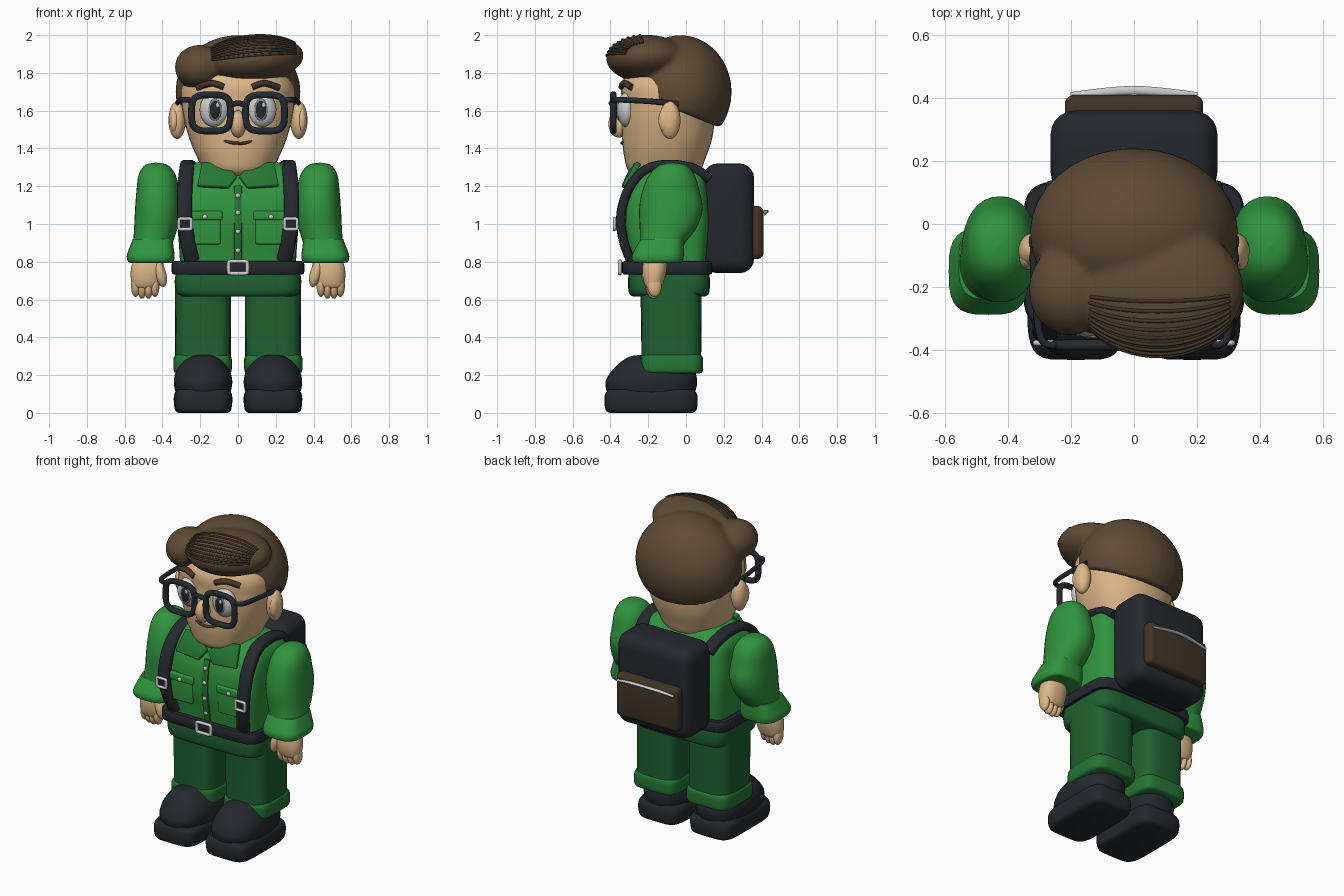
import bpy, bmesh, math
from mathutils import Vector, Matrix, Euler

if "Cube" in bpy.data.objects:
    bpy.data.objects.remove(bpy.data.objects["Cube"])


def material(name, *rgb):
    m = bpy.data.materials.new(name)
    m.diffuse_color = (*rgb, 1)
    m.use_nodes = True
    m.node_tree.nodes["Principled BSDF"].inputs["Base Color"].default_value = m.diffuse_color
    return m


SHIRT = material("shirt_green", 0.03, 0.30, 0.05)
TRIM = material("trim_green", 0.018, 0.18, 0.035)
PANTS = material("trouser_green", 0.014, 0.12, 0.03)
SKIN = material("skin", 0.73, 0.48, 0.25)
HAIR = material("hair_brown", 0.115, 0.07, 0.035)
STRAND = material("dark_brown", 0.055, 0.035, 0.02)
BLACK = material("charcoal", 0.018, 0.022, 0.028)
METAL = material("metal", 0.55, 0.55, 0.57)
WHITE = material("eye_white", 0.85, 0.85, 0.85)
IRIS = material("iris_grey", 0.2, 0.23, 0.25)


def finish(name, bm, mat):
    bmesh.ops.recalc_face_normals(bm, faces=bm.faces)
    me = bpy.data.meshes.new(name)
    bm.to_mesh(me)
    bm.free()
    me.materials.append(mat)
    ob = bpy.data.objects.new(name, me)
    bpy.context.collection.objects.link(ob)
    return ob


def smooth(pts, k=5):
    """Catmull-Rom resampling of tuples of any length"""
    out = []
    for i in range(len(pts) - 1):
        a, b, c, d = pts[max(i - 1, 0)], pts[i], pts[i + 1], pts[min(i + 2, len(pts) - 1)]
        for j in range(k):
            t = j / k
            out.append(tuple(q + 0.5 * t * (r - p + t * (2*p - 5*q + 4*r - s + t * (3*(q - r) + s - p)))
                             for p, q, r, s in zip(a, b, c, d)))
    return out + [tuple(pts[-1])]


def oval(rx, ry, e=2, n=32):
    f = lambda v: math.copysign(abs(v) ** (2 / e), v)
    return [(rx * f(math.cos(2*math.pi*i/n)), ry * f(math.sin(2*math.pi*i/n))) for i in range(n)]


def skin(name, rings, mat, closed=False):
    bm = bmesh.new()
    vs = [[bm.verts.new(p) for p in r] for r in rings]
    n = len(vs[0])
    for i in range(len(vs) if closed else len(vs) - 1):
        a, b = vs[i], vs[(i + 1) % len(vs)]
        for j in range(n):
            bm.faces.new((a[j], a[(j + 1) % n], b[(j + 1) % n], b[j]))
    if not closed:
        bm.faces.new(vs[0])
        bm.faces.new(vs[-1])
    return finish(name, bm, mat)


def loft(name, rings, mat, e=2.0, s=1):
    """rings: (x, y, z, radius x, radius y), stacked in z"""
    return skin(name, [[(s * x + u, y + v, z) for u, v in oval(max(a, .003), max(b, .003), e)]
                       for x, y, z, a, b in smooth(rings)], mat)


def sweep(name, pts, side, w, t, mat, closed=False, e=2):
    """Band along pts; w is half width along side, t half thickness"""
    P, side, rings = [Vector(p) for p in pts], Vector(side), []
    N = len(P)
    for i, p in enumerate(P):
        tan = (P[(i + 1) % N] - P[i - 1]) if closed else P[min(i + 1, N - 1)] - P[max(i - 1, 0)]
        nor = tan.cross(side).normalized()
        sd = nor.cross(tan).normalized()
        rings.append([p + sd * u + nor * v for u, v in oval(w, t, e, 12)])
    return skin(name, rings, mat, closed)


def ring_frame(name, x, y, z, rx, rz, r, mat, e):
    return sweep(name, [(x + u, y, z + v) for u, v in oval(rx, rz, e, 40)], (0, 1, 0), r, r, mat, True)


def add_ball(bm, loc, rad, rot=(0, 0, 0)):
    m = Matrix.LocRotScale(Vector(loc), Euler(rot), Vector(rad))
    return bmesh.ops.create_uvsphere(bm, u_segments=32, v_segments=20, radius=1, matrix=m)


def ball(name, loc, rad, mat, rot=(0, 0, 0)):
    bm = bmesh.new()
    add_ball(bm, loc, rad, rot)
    return finish(name, bm, mat)


def box(name, loc, size, bevel, mat):
    bm = bmesh.new()
    bmesh.ops.create_cube(bm, size=1, matrix=Matrix.LocRotScale(Vector(loc), None, Vector(size)))
    bmesh.ops.bevel(bm, geom=bm.edges[:], offset=bevel, segments=5, profile=0.5, affect='EDGES')
    return finish(name, bm, mat)


# Torso, hips, head
loft("torso", [(0, -.095, .74, .305, .2), (0, -.095, .85, .31, .215), (0, -.1, 1, .32, .232),
               (0, -.1, 1.15, .32, .222), (0, -.085, 1.25, .31, .19), (0, -.08, 1.31, .26, .14),
               (0, -.08, 1.33, .2, .1)], SHIRT, 5)
loft("hips", [(0, -.09, .615, .29, .19), (0, -.09, .635, .325, .212), (0, -.09, .7, .335, .217),
              (0, -.09, .76, .325, .21)], PANTS, 6)
loft("head", [(0, -.11, 1.235, .08, .1), (0, -.115, 1.275, .17, .185), (0, -.11, 1.36, .22, .218),
              (0, -.1, 1.45, .257, .238), (0, -.095, 1.55, .285, .247), (0, -.09, 1.65, .3, .25),
              (0, -.09, 1.75, .29, .248), (0, -.09, 1.87, .2, .17)], SKIN, 2.3)

# Face
ball("nose", (0, -.355, 1.53), (.042, .056, .072), SKIN)
sweep("mouth", smooth([(-.072, -.322, 1.442), (-.03, -.336, 1.43), (.03, -.336, 1.428),
                       (.072, -.322, 1.44)]), (0, 0, 1), .008, .01, STRAND)

# Hair: cut back shell, swept quiff and side tuft fused together
bm = bmesh.new()
add_ball(bm, (0, -.03, 1.70), (.332, .272, .30))
bmesh.ops.bisect_plane(bm, geom=bm.verts[:] + bm.edges[:] + bm.faces[:], plane_co=(0, -.24, 1.68),
                       plane_no=(0, .15, .37), clear_inner=True)
bmesh.ops.holes_fill(bm, edges=[e for e in bm.edges if e.is_boundary])
Q = ((.08, -.208, 1.875), (.27, .215, .125), (0, -.08, 0))
add_ball(bm, *Q)
add_ball(bm, (-.205, -.21, 1.83), (.13, .145, .118))
hair = finish("hair", bm, HAIR)
rm = hair.modifiers.new("fuse", 'REMESH')
rm.mode, rm.voxel_size, rm.use_smooth_shade = 'VOXEL', .014, True
sm = hair.modifiers.new("soften", 'SMOOTH')
sm.factor, sm.iterations = .5, 6
M = Matrix.LocRotScale(Vector(Q[0]), Euler(Q[2]), Vector(Q[1]))
for k in range(9):
    phi = math.radians(8 + k * 9)
    pts = []
    for j in range(17):
        t = math.radians(32 + j * 7)
        pts.append(M @ Vector((math.cos(t), -math.sin(t) * math.cos(phi), math.sin(t) * math.sin(phi))))
    sweep(f"hair_strand_{k}", pts, (0, -.7, .7), .006, .006, STRAND)

# Shirt front: placket, buttons
sweep("placket", smooth([(0, -.303, .8), (0, -.323, .9), (0, -.331, 1), (0, -.325, 1.12),
                         (0, -.308, 1.2)]), (1, 0, 0), .02, .012, TRIM, e=4)
for i, (y, z) in enumerate([(-.326, .86), (-.338, .96), (-.34, 1.06), (-.332, 1.15)]):
    ball(f"shirt_button_{i}", (0, y, z), (.013, .01, .013), METAL)

# Belt and buckle
sweep("belt", [(u, -.1 + v, .768) for u, v in oval(.33, .218, 8, 48)], (0, 0, 1), .036, .022, BLACK, True, 4)
ring_frame("belt_buckle", 0, -.35, .77, .05, .032, .01, METAL, 8)

# Backpack
box("backpack", (0, .225, 1.03), (.53, .27, .58), .075, BLACK)
box("backpack_pocket", (0, .37, .955), (.44, .08, .28), .03, STRAND)
sweep("pocket_zip", smooth([(-.2, .405, 1.05), (-.1, .418, 1.062), (0, .425, 1.067), (.1, .418, 1.062),
                            (.2, .405, 1.05)]), (0, 0, 1), .008, .014, METAL)

# Glasses bridge
sweep("glasses_bridge", smooth([(-.05, -.385, 1.625), (0, -.395, 1.64), (.05, -.385, 1.625)]),
      (0, 1, 0), .015, .015, BLACK)

for s, side in ((-1, "right"), (1, "left")):
    mir = lambda pts: [(s * p[0], *p[1:]) for p in pts]
    # Eyes, brows, ears, glasses
    ball(side + "_eye", (s * .125, -.315, 1.605), (.078, .05, .092), WHITE)
    ball(side + "_iris", (s * .122, -.357, 1.605), (.036, .012, .058), IRIS)
    ball(side + "_pupil", (s * .122, -.364, 1.605), (.027, .01, .046), BLACK)
    ball(side + "_eye_glint", (s * .122 + .014, -.373, 1.63), (.01, .005, .013), WHITE)
    sweep(side + "_eyebrow", smooth(mir([(.075, -.338, 1.725), (.14, -.325, 1.745), (.215, -.285, 1.722)])),
          (0, 0, 1), .017, .02, STRAND)
    ball(side + "_ear", (s * .322, -.085, 1.55), (.046, .056, .1), SKIN)
    ball(side + "_inner_ear", (s * .338, -.11, 1.55), (.026, .036, .065), SKIN)
    ring_frame(side + "_glasses_rim", s * .143, -.385, 1.588, .103, .096, .018, BLACK, 3.5)
    sweep(side + "_glasses_temple", smooth(mir([(.24, -.385, 1.655), (.295, -.365, 1.658),
          (.315, -.2, 1.65), (.322, -.04, 1.635)])), (0, 0, 1), .015, .012, BLACK)
    # Collar flap
    bm = bmesh.new()
    bm.faces.new([bm.verts.new((s * x, y, z)) for x, y, z in
                  [(.005, -.305, 1.25), (.05, -.33, 1.19), (.215, -.322, 1.2), (.19, -.25, 1.325),
                   (.06, -.27, 1.31)]])
    col = finish(side + "_collar", bm, TRIM)
    so = col.modifiers.new("thick", 'SOLIDIFY')
    so.thickness, so.offset = .03, 0
    bv = col.modifiers.new("round", 'BEVEL')
    bv.width, bv.segments = .008, 2
    # Chest pocket
    box(side + "_chest_pocket", (s * .17, -.322, .975), (.155, .03, .165), .01, SHIRT)
    box(side + "_pocket_flap", (s * .17, -.328, 1.045), (.175, .034, .05), .012, SHIRT)
    ball(side + "_pocket_button", (s * .175, -.346, 1.038), (.013, .01, .013), METAL)
    # Shoulder strap and its buckle
    sweep(side + "_strap", smooth(mir([(.24, .12, 1.24), (.255, .05, 1.29), (.265, -.07, 1.315),
          (.27, -.2, 1.295), (.28, -.29, 1.21), (.283, -.335, 1.1), (.28, -.345, 1), (.265, -.328, .9),
          (.245, -.295, .81)])), (1, 0, 0), .04, .025, BLACK, e=3)
    ring_frame(side + "_strap_buckle", s * .28, -.378, 1, .033, .028, .009, METAL, 8)
    # Sleeve and rolled cuff
    loft(side + "_sleeve", [(.435, -.07, 1.325, 0, 0), (.432, -.07, 1.312, .06, .07),
         (.428, -.075, 1.26, .098, .12), (.425, -.08, 1.18, .112, .15), (.425, -.08, 1.08, .12, .168),
         (.435, -.095, .98, .115, .15), (.45, -.125, .9, .105, .12), (.46, -.145, .84, .1, .11)], SHIRT, 2.2, s)
    loft(side + "_sleeve_cuff", [(.46, -.145, .795, .09, .1), (.462, -.15, .798, .118, .13),
         (.462, -.15, .83, .127, .138), (.458, -.14, .87, .118, .13), (.452, -.125, .92, .105, .115)],
         SHIRT, 3.2, s)
    # Hand
    loft(side + "_palm", [(.475, -.16, .83, .065, .055), (.478, -.165, .78, .085, .065),
         (.483, -.17, .72, .085, .06), (.487, -.172, .665, .065, .04), (.487, -.172, .65, 0, 0)], SKIN, 2.3, s)
    for i in range(4):
        ball(f"{side}_finger_{i}", (s * (.44 + i * .034), -.18 + .004 * i, .672 - .01 * (i in (1, 2))),
             (.024, .038, .058), SKIN, (.1, 0, 0))
    ball(side + "_thumb", (s * .41, -.2, .735), (.03, .036, .07), SKIN, (0, s * .25, 0))
    # Leg and trouser cuff
    loft(side + "_leg", [(.185, -.078, .24, .147, .158), (.185, -.078, .48, .148, .16),
         (.185, -.08, .7, .15, .163)], PANTS, 4, s)
    loft(side + "_trouser_cuff", [(.187, -.075, .208, .135, .145), (.187, -.075, .22, .152, .163),
         (.187, -.075, .26, .155, .166), (.187, -.075, .295, .152, .163), (.187, -.075, .31, .14, .15)],
         TRIM, 5, s)
    # Shoe
    loft(side + "_sole", [(.185, -.185, 0, .13, .22), (.185, -.185, .015, .148, .24),
         (.185, -.185, .06, .155, .247), (.185, -.185, .1, .152, .243), (.185, -.185, .125, .135, .225)],
         BLACK, 5, s)
    loft(side + "_shoe_upper", [(.185, -.185, .1, .143, .23), (.185, -.184, .16, .155, .243),
         (.185, -.175, .22, .143, .22), (.185, -.18, .27, .108, .165), (.185, -.2, .3, .06, .09),
         (.185, -.205, .31, 0, 0)], BLACK, 2.5, s)

bpy.ops.object.select_all(action='SELECT')
bpy.context.view_layer.objects.active = hair
bpy.ops.object.shade_smooth_by_angle(angle=math.radians(45))
